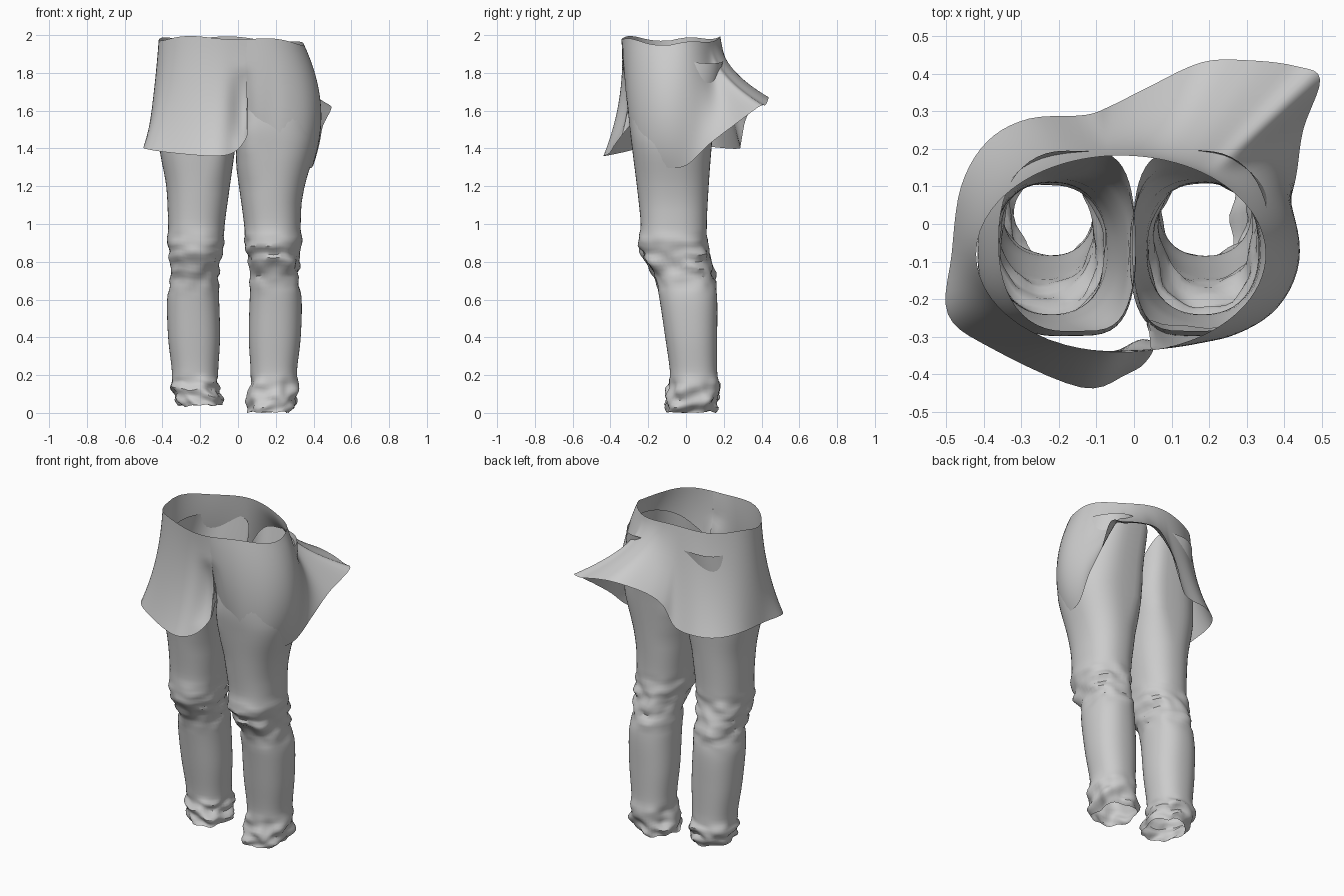
import bpy, bmesh, math
from mathutils import Vector, noise

if "Cube" in bpy.data.objects:
    bpy.data.objects.remove(bpy.data.objects["Cube"])


def spline(rows, t, closed=False):
    """Catmull-Rom sample of a table of tuples at parameter t (in row units)."""
    n = len(rows)
    i = int(math.floor(t))
    f = t - i
    pick = (lambda k: rows[k % n]) if closed else (lambda k: rows[max(0, min(n - 1, k))])
    out = []
    for a, b, c, d in zip(pick(i - 1), pick(i), pick(i + 1), pick(i + 2)):
        out.append(0.5 * (2 * b + (c - a) * f + (2 * a - 5 * b + 4 * c - d) * f * f
                          + (3 * b - a - 3 * c + d) * f ** 3))
    return out


def loft(name, rings):
    """Skin a stack of closed rings with quads, leaving both ends open."""
    bm = bmesh.new()
    vs = [[bm.verts.new(p) for p in r] for r in rings]
    n = len(vs[0])
    for a, b in zip(vs, vs[1:]):
        for j in range(n):
            k = (j + 1) % n
            bm.faces.new((a[j], a[k], b[k], b[j]))
    bmesh.ops.recalc_face_normals(bm, faces=bm.faces)
    me = bpy.data.meshes.new(name)
    bm.to_mesh(me)
    bm.free()
    ob = bpy.data.objects.new(name, me)
    bpy.context.collection.objects.link(ob)
    bpy.ops.object.select_all(action='DESELECT')
    ob.select_set(True)
    bpy.context.view_layer.objects.active = ob
    bpy.ops.object.shade_smooth_by_angle(angle=math.radians(40))
    return ob


def bump(z, mid, half):
    return max(0.0, 1 - ((z - mid) / half) ** 2)


def ramp(z, top, span):
    return min(1, max(0, (top - z) / span))


def spow(v, p):
    return math.copysign(abs(v) ** p, v)


# Trouser leg sections: z, inner x, outer x, front y, back y
LEG = [(0.02, .09, .31, -.11, .155), (0.07, .09, .345, -.105, .17),
       (0.14, .10, .355, -.09, .175), (0.22, .105, .35, -.085, .165),
       (0.40, .095, .37, -.11, .165), (0.60, .10, .375, -.14, .165),
       (0.72, .105, .355, -.165, .15), (0.82, .095, .36, -.22, .13),
       (0.90, .075, .37, -.25, .115), (1.00, .07, .37, -.24, .11),
       (1.20, .043, .38, -.26, .12), (1.40, .015, .415, -.285, .135),
       (1.55, -.004, .41, -.298, .15), (1.70, -.004, .39, -.295, .17),
       (1.86, -.004, .36, -.285, .195)]


def leg(name, side):
    rings = []
    steps = (len(LEG) - 1) * 5
    for i in range(steps + 1):
        z, xi, xo, yf, yb = spline(LEG, i / 5)
        # right leg stands slightly nearer the middle below the thigh
        if side > 0:
            xi -= 0.038 * ramp(z, 1.6, .3)
            xo -= 0.038 * ramp(z, 1.45, .35)
        low = -0.016 if side > 0 else 0.02
        flat = 1 - ramp(z, 1.4, .2)  # inner thighs press together
        ring = []
        for j in range(48):
            a = math.tau * j / 48
            c, s = math.cos(a), spow(math.sin(a), .87)
            c = spow(c, .87 if c > 0 else .87 - .45 * flat)
            x = (xi + xo) / 2 + c * (xo - xi) / 2
            y = (yf + yb) / 2 + s * (yb - yf) / 2
            # open top dips at the crotch, stays high on the seat
            dip = .65 * (1 - max(0, s)) if s > 0 else .65 + .3 * s
            zz = z - max(0, z - 1.4) * dip * (1 - c) / 2
            # bunched cloth at knee and ankle
            w = 0.026 * bump(z, .8, .17) + 0.034 * bump(z, .06, .14)
            q = noise.noise(Vector((c * 1.6 + side * 5, s * 1.6, z * 22)))
            x += c * w * q
            y += s * w * q
            zz += low * bump(z, 0, .2) + 0.5 * w * noise.noise(Vector((c * 2, s * 2, z * 6 + side)))
            ring.append((side * x, y, max(0, zz)))
        rings.append(ring)
    return loft(name, rings)


leg("left_trouser_leg", -1)
leg("right_trouser_leg", 1)

# Hem of the upper garment: x, y, z, bulge of the cloth above it
HEM = [(.398, .0, 1.31, .40), (.43, .12, 1.42, .29), (.45, .25, 1.52, .15),
       (.495, .385, 1.62, .06), (.43, .42, 1.63, .07), (.31, .435, 1.66, .10),
       (.18, .43, 1.67, .10), (.03, .36, 1.62, .12), (-.06, .315, 1.55, .12),
       (-.13, .29, 1.42, .14), (-.28, .28, 1.40, .13), (-.39, .22, 1.40, .09),
       (-.46, .10, 1.41, .07), (-.485, -.08, 1.41, .06), (-.495, -.24, 1.40, .04),
       (-.38, -.33, 1.38, .02), (-.14, -.435, 1.36, -.06), (-.02, -.40, 1.38, -.10),
       (.05, -.35, 1.47, -.05), (.035, -.285, 1.55, .0), (.11, -.268, 1.42, .14),
       (.22, -.275, 1.36, .25), (.33, -.225, 1.33, .35), (.375, -.12, 1.30, .42)]

# Hip cover: waist opening flaring to the uneven hem
CX, CY, RX, RY = -.035, -.08, .385, .262
ROWS, PER = 18, 5
rings = [[] for _ in range(ROWS + 1)]
for j in range(len(HEM) * PER):
    hx, hy, hz, k = spline(HEM, j / PER, True)
    a = math.atan2((hy - CY) / RY, (hx - CX) / RX)
    dx, dy = RX * math.cos(a), RY * math.sin(a)
    rim = Vector((CX + dx, CY + dy, 1.96 + 0.025 * abs(math.sin(a)) - 0.012 * math.cos(a)
                  + 0.008 * math.sin(5 * a)))
    hem = Vector((hx, hy, hz))
    ctl = Vector((CX + dx * (1 + k), CY + dy * (1 + k), rim.z * .46 + hz * .54))
    for i in range(ROWS + 1):
        t = i / ROWS
        p = rim * (1 - t) ** 2 + ctl * 2 * t * (1 - t) + hem * t * t
        # pinched crease at the front of the crotch
        p.y += 0.035 * math.exp(-((p.x - .02) / .05) ** 2) * bump(p.z, 1.62, .2) * (p.y < 0)
        rings[i].append(p)
loft("hip_cover", rings)
